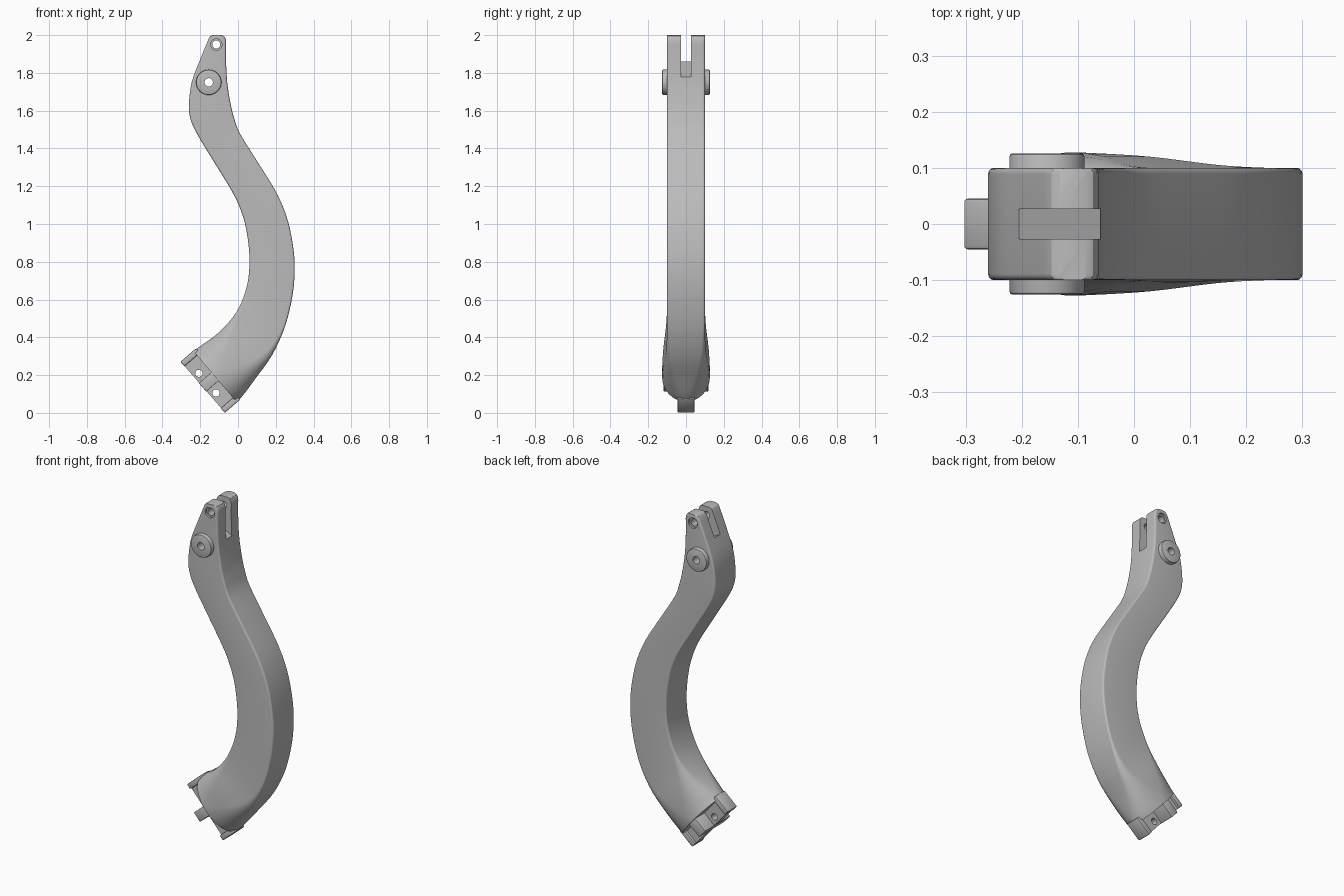
import bpy, bmesh, math
from mathutils import Vector

if "Cube" in bpy.data.objects:
    bpy.data.objects.remove(bpy.data.objects["Cube"])

grey = bpy.data.materials.new("plain grey")
grey.diffuse_color = (0.5, 0.5, 0.5, 1)
grey.use_nodes = True
grey.node_tree.nodes["Principled BSDF"].inputs["Base Color"].default_value = grey.diffuse_color


def finish(name, bm):
    bmesh.ops.recalc_face_normals(bm, faces=bm.faces)
    mesh = bpy.data.meshes.new(name)
    bm.to_mesh(mesh)
    bm.free()
    mesh.materials.append(grey)
    ob = bpy.data.objects.new(name, mesh)
    bpy.context.collection.objects.link(ob)
    return ob


def activate(ob):
    bpy.ops.object.select_all(action='DESELECT')
    ob.select_set(True)
    bpy.context.view_layer.objects.active = ob


def prism(name, pts, hy, bevel=0):
    """Outline in x/z, extruded from -hy to hy."""
    bm = bmesh.new()
    a = [bm.verts.new((x, -hy, z)) for x, z in pts]
    b = [bm.verts.new((x, hy, z)) for x, z in pts]
    bm.faces.new(a)
    bm.faces.new(b)
    n = len(pts)
    for i in range(n):
        bm.faces.new((a[i], a[(i + 1) % n], b[(i + 1) % n], b[i]))
    ob = finish(name, bm)
    if bevel:
        m = ob.modifiers.new("bevel", 'BEVEL')
        m.width, m.segments = bevel, 2
        m.limit_method, m.angle_limit = 'ANGLE', math.radians(40)
        activate(ob)
        bpy.ops.object.modifier_apply(modifier="bevel")
    return ob


def disc(name, x, z, r, hy, bevel=0, sides=40):
    ring = [(x + r * math.cos(i * math.tau / sides), z + r * math.sin(i * math.tau / sides))
            for i in range(sides)]
    return prism(name, ring, hy, bevel)


def cut(ob, cutters):
    activate(ob)
    for c in cutters:
        m = ob.modifiers.new("cut", 'BOOLEAN')
        m.operation, m.solver, m.object = 'DIFFERENCE', 'EXACT', c
        bpy.ops.object.modifier_apply(modifier=m.name)


# Arm stations: left x,z, right x,z, half thickness, roundness
stations = [
    (-.235, .325, -.010, .060, .127, 1), (-.205, .350, .020, .085, .127, .95),
    (-.120, .410, .095, .185, .120, .6), (-.040, .490, .180, .305, .105, .2),
    (.016, .580, .248, .455, .1, 0), (.053, .700, .290, .630, .1, 0),
    (.060, .836, .300, .790, .1, 0), (.042, .980, .282, .940, .1, 0),
    (.010, 1.085, .250, 1.060, .1, 0), (-.035, 1.178, .196, 1.180, .1, 0),
    (-.125, 1.325, .103, 1.330, .1, 0), (-.212, 1.468, .010, 1.480, .1, 0),
    (-.250, 1.550, -.020, 1.560, .1, 0), (-.260, 1.630, -.040, 1.640, .1, 0),
    (-.245, 1.750, -.057, 1.750, .1, 0), (-.205, 1.860, -.063, 1.860, .1, 0),
    (-.162, 1.965, -.063, 1.965, .1, 0)]
SUB = 4
rows = []
for i in range(len(stations) - 1):
    p = [stations[min(max(j, 0), len(stations) - 1)] for j in range(i - 1, i + 3)]
    for s in range(SUB):
        t = s / SUB
        rows.append([.5 * (2 * b + (c - a) * t + (2 * a - 5 * b + 4 * c - d) * t * t
                           + (3 * b - a - 3 * c + d) * t ** 3) for a, b, c, d in zip(*p)])
# rounded tip
rows += [stations[-1], (-.155, 1.982, -.066, 1.982, .1, 0),
         (-.147, 1.994, -.073, 1.994, .1, 0), (-.133, 2.0, -.085, 2.0, .1, 0)]

bm = bmesh.new()
rings = []
for lx, lz, rx, rz, hy, rnd in rows:
    rnd = min(max(rnd, 0), 1)
    L, R = Vector((lx, 0, lz)), Vector((rx, 0, rz))
    c, u = (L + R) / 2, (R - L).normalized()
    hw = (R - L).length / 2
    cx, cy = .011 + (hw * .99 - .011) * rnd, .011 + (hy * .99 - .011) * rnd
    ring = []
    for q, (sx, sy) in enumerate(((1, 1), (-1, 1), (-1, -1), (1, -1))):
        for k in range(7):
            a = (q + k / 6) * math.pi / 2
            ring.append(bm.verts.new(c + u * (sx * (hw - cx) + cx * math.cos(a))
                                     + Vector((0, sy * (hy - cy) + cy * math.sin(a), 0))))
    rings.append(ring)
for a, b in zip(rings, rings[1:]):
    for i in range(len(a)):
        j = (i + 1) % len(a)
        bm.faces.new((a[i], a[j], b[j], b[i]))
bm.faces.new(rings[0])
bm.faces.new(rings[-1])
arm = finish("curved_arm", bm)

# Pivot boss on both sides, fork slot and pin holes
boss = disc("pivot_boss", -.155, 1.75, .067, .126, .006)
slot = prism("slot_cutter", [(-.30, 1.912), (-.03, 1.763), (-.03, 2.1), (-.30, 2.1)], .027)
boss_hole = disc("boss_hole_cutter", -.155, 1.75, .022, .3)
tip_hole = disc("tip_hole_cutter", -.115, 1.95, .021, .3)
sinks = []
for side in (-1, 1):
    s = disc("countersink_cutter", -.115, 1.95, .03, .012)
    s.location.y = side * .1
    sinks.append(s)
bpy.context.view_layer.update()
cut(arm, [slot, boss_hole, tip_hole] + sinks)
cut(boss, [boss_hole])

# Mounting end: coordinates along the end face (a) and into the arm (h)
E1, E2 = Vector((-.305, .27)), Vector((-.07, 0))
length = (E2 - E1).length
d = (E2 - E1) / length
n = Vector((-d.y, d.x))


def block(name, a0, a1, h0, h1, hy, bevel=0):
    pts = [E1 + d * a + n * h for a, h in ((a0, h0), (a1, h0), (a1, h1), (a0, h1))]
    return prism(name, pts, hy, bevel)


mid = length / 2
tabs = [block("end_tab", 0, .032, 0, .11, .045, .006),
        block("end_tab", length - .032, length, 0, .11, .045, .006)]
rib = block("long_rib", .02, length - .02, .002, .1, .03)
cross = block("cross_rib", mid - .03, mid + .03, 0, .1, .118, .003)
holes = []
for off in (-.069, .069):
    p = E1 + d * (mid + off) + n * .034
    holes.append(disc("rib_hole_cutter", p.x, p.y, .019, .3))
cut(rib, holes)

for ob in [slot, boss_hole, tip_hole] + sinks + holes:
    bpy.data.objects.remove(ob)
for ob in [arm, boss, rib, cross] + tabs:
    activate(ob)
    bpy.ops.object.shade_smooth_by_angle(angle=math.radians(30))
